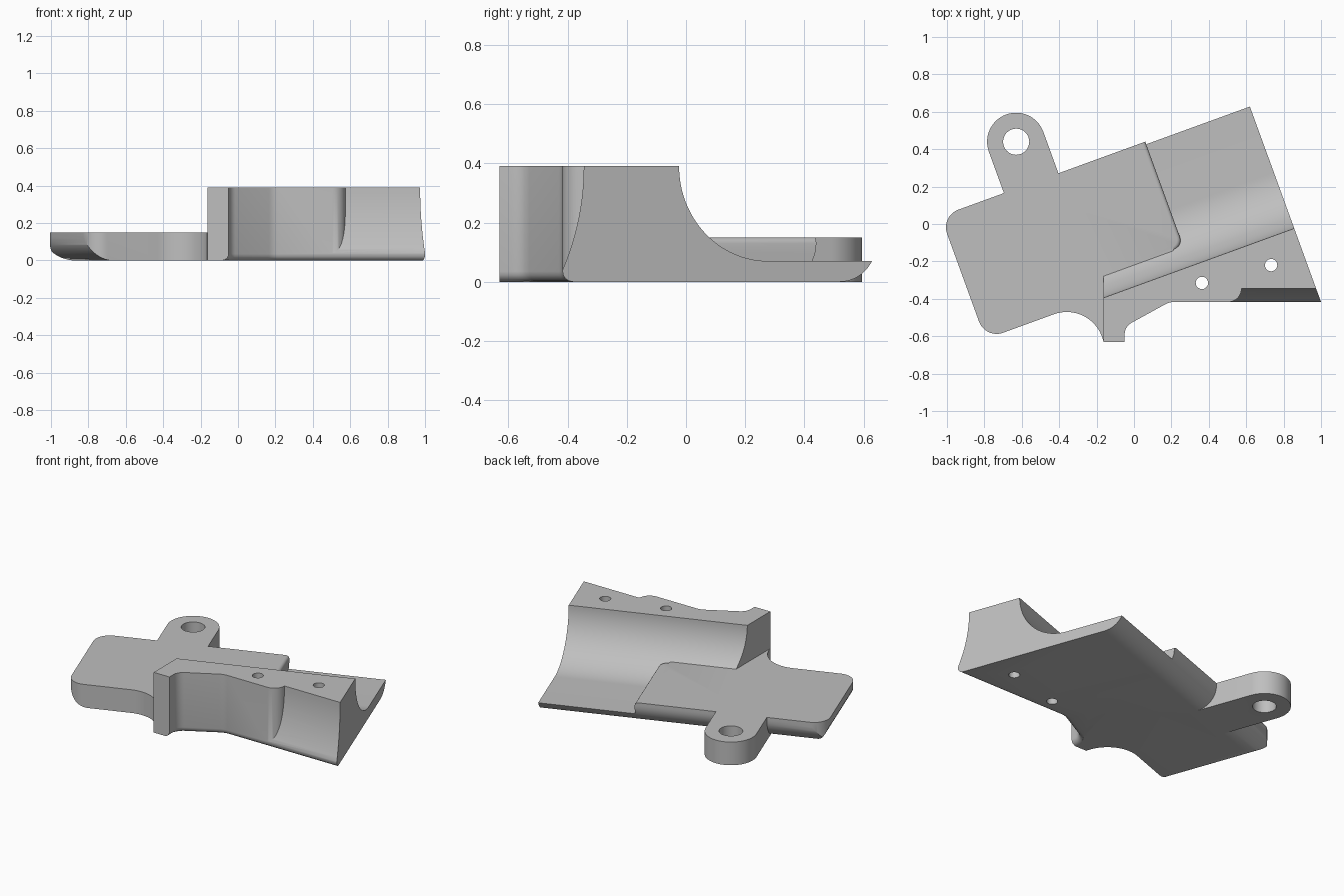
import bpy
import bmesh
from math import sin, cos, radians
from mathutils import Vector

cube = bpy.data.objects.get("Cube")
if cube:
    bpy.data.objects.remove(cube, do_unlink=True)

TILT = radians(20)          # the bracket is turned 20 degrees in plan
C, S = cos(TILT), sin(TILT)


def turned(u, v):
    return (u * C - v * S, u * S + v * C)


def arc(cx, cy, r, a0, a1, n=12):
    angles = [radians(a0 + (a1 - a0) * i / n) for i in range(n + 1)]
    return [(cx + r * cos(a), cy + r * sin(a)) for a in angles]


# Ways of placing a 2D outline (a, b) swept along t
def up(a, b, t):
    return (a, b, t)


def up_turned(a, b, t):
    return (*turned(a, b), t)


def along_u(a, b, t):
    return (*turned(t, a), b)


def along_v(a, b, t):
    return (*turned(a, t), b)


def along_x(a, b, t):
    return (t, a, b)


def prism(name, outline, place, lo, hi, bevel_rule=None, width=0.0):
    """Sweep an outline; bevel edges whose two ends satisfy the rule."""
    bm = bmesh.new()
    bottom = [bm.verts.new(place(a, b, lo)) for a, b in outline]
    top = [bm.verts.new(place(a, b, hi)) for a, b in outline]
    bm.faces.new(bottom)
    bm.faces.new(top)
    n = len(outline)
    for i in range(n):
        j = (i + 1) % n
        bm.faces.new((bottom[i], bottom[j], top[j], top[i]))
    bmesh.ops.recalc_face_normals(bm, faces=bm.faces)
    if bevel_rule:
        edges = [e for e in bm.edges if all(bevel_rule(v.co) for v in e.verts)]
        bmesh.ops.bevel(bm, geom=edges, offset=width, segments=4,
                        profile=0.5, affect='EDGES')
    mesh = bpy.data.meshes.new(name)
    bm.to_mesh(mesh)
    bm.free()
    obj = bpy.data.objects.new(name, mesh)
    bpy.context.collection.objects.link(obj)
    return obj


def combine(obj, other, operation):
    """Apply a boolean and discard the helper."""
    mod = obj.modifiers.new("combine", 'BOOLEAN')
    mod.operation = operation
    mod.solver = 'EXACT'
    mod.object = other
    bpy.context.view_layer.objects.active = obj
    bpy.ops.object.modifier_apply(modifier=mod.name)
    bpy.data.objects.remove(other, do_unlink=True)


BACK, LEFT, END = 0.393, -0.957, 0.797
PLATE, WALL, FRONT = 0.15, 0.39, -0.417

# Tall wall and low tray, with a rounded lower front edge
wall_outline = [(-0.163, -0.63), (-0.05, -0.63)]
wall_outline += arc(0.02, -0.59, 0.07, 180, 120, 8)
wall_outline += arc(0.215, -0.517, 0.1, 120, 90, 6)
wall_outline += [((END - FRONT * S) / C, FRONT), turned(END, BACK),
                 turned(0.1, BACK), (-0.163, 0.3)]
body = prism("bracket_body", wall_outline, up, 0, WALL,
             lambda p: p.z < 0.01 and p.x > -0.06 and p.y < -0.41, 0.035)

# Long round groove behind the wall
groove = arc(0.005, WALL, 0.32, 180, 270, 32) + [(1, 0.07), (1, 0.6), (-0.315, 0.6)]
combine(body, prism("groove_cutter", groove, along_u, -1.5, 1.5), 'DIFFERENCE')

# Hollowed front face near the end of the wall
hollow = arc(0.503, -0.345, 0.072, -90, 0) + [(1.2, -0.345), (1.2, -0.6), (0.503, -0.6)]
cutter = prism("hollow_cutter", hollow, up, -0.1, 0.6)
sweep = [(-0.345, 0.6)] + arc(-1.232, WALL, 0.887, 0, -23.5) + [(-0.9, 0.036), (-0.9, 0.6)]
combine(cutter, prism("hollow_sweep", sweep, along_x, 0, 1.5), 'INTERSECT')
combine(body, cutter, 'DIFFERENCE')

# Flat mounting plate with a scooped front and a softened step edge
plate_outline = arc(-0.857, BACK - 0.1, 0.1, 90, 180)
plate_outline += arc(-0.857, -0.207, 0.1, 180, 270)
plate_outline += arc(-0.567, -0.507, 0.2, 90, -6, 20)
plate_outline += [(-0.299, -0.53), (0, -0.3), (0.147, -0.3)]
plate_outline += arc(0.147, -0.147, 0.06, -90, 0, 8) + [(0.207, BACK)]


def step_edge(p):
    u, v = p.x * C + p.y * S, p.y * C - p.x * S
    return p.z > 0.14 and u > 0.146 and v > -0.21


plate = prism("mounting_plate", plate_outline, up_turned, 0, PLATE, step_edge, 0.02)
combine(body, plate, 'UNION')

# Rounded lower edges along the back and the left end
R = 0.13
for edge, sign, place in ((BACK, 1, along_u), (LEFT, -1, along_v)):
    round_off = [(d * sign + edge, z) for d, z in
                 [(0.1, -0.1), (0.1, R)] + arc(-R, R, R, 0, -90) + [(-R, -0.1)]]
    combine(body, prism("edge_cutter", round_off, place, -1.5, 1.5), 'DIFFERENCE')

# Ear at the back
ear = arc(-0.442, 0.629, 0.155, 0, 180, 32) + [(-0.597, 0.2), (-0.287, 0.2)]
combine(body, prism("ear", ear, up_turned, 0, PLATE), 'UNION')

# Bolt holes through the ear and the wall
for x, y, r in ((-0.63, 0.44, 0.07), (0.363, -0.315, 0.033), (0.733, -0.22, 0.033)):
    hole = arc(x, y, r, 0, 360, 32)[:-1]
    combine(body, prism("hole_cutter", hole, up, -0.1, 0.6), 'DIFFERENCE')

# Single grey finish
grey = bpy.data.materials.new("plain_grey")
grey.use_nodes = True
colour = (0.52, 0.52, 0.52, 1)
grey.diffuse_color = colour
grey.node_tree.nodes["Principled BSDF"].inputs["Base Color"].default_value = colour
body.data.materials.clear()
body.data.materials.append(grey)
for face in body.data.polygons:
    face.material_index = 0

bpy.ops.object.select_all(action='DESELECT')
body.select_set(True)
bpy.context.view_layer.objects.active = body
bpy.ops.object.shade_smooth_by_angle(angle=radians(30))
